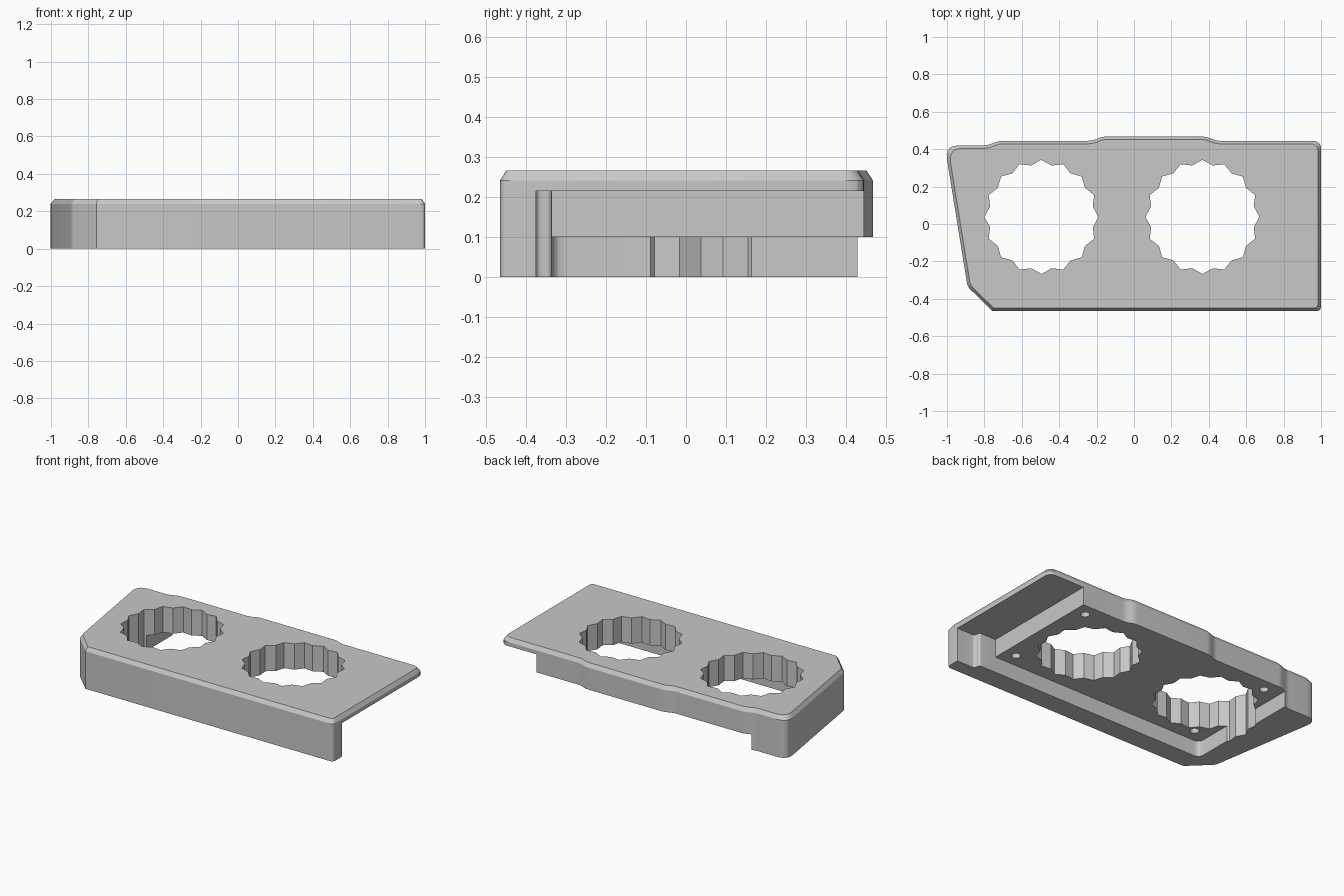
import bpy
import bmesh
import math
from mathutils import Vector

cube = bpy.data.objects.get("Cube")
if cube:
    bpy.data.objects.remove(cube, do_unlink=True)

HEIGHT = 0.265
UNDERSIDE = 0.215
FLOOR = 0.1

grey = bpy.data.materials.new("mid grey")
grey.use_nodes = True
tone = (0.58, 0.58, 0.58, 1)
grey.diffuse_color = tone
grey.node_tree.nodes["Principled BSDF"].inputs["Base Color"].default_value = tone


def rounded(corners, steps=5):
    """Round each (x, y, size) corner with a short curve."""
    path = []
    for i, (x, y, size) in enumerate(corners):
        here = Vector((x, y))
        if size == 0:
            path.append(here)
            continue
        before = Vector(corners[i - 1][:2])
        after = Vector(corners[(i + 1) % len(corners)][:2])
        a = here + (before - here).normalized() * size
        b = here + (after - here).normalized() * size
        for k in range(steps + 1):
            t = k / steps
            path.append(a * (1 - t) ** 2 + here * 2 * t * (1 - t) + b * t ** 2)
    return path


def inset(corners, distance):
    """Move every side of a counter-clockwise corner list inwards."""
    result = []
    for i, (x, y, size) in enumerate(corners):
        here = Vector((x, y))
        d1 = (here - Vector(corners[i - 1][:2])).normalized()
        d2 = (Vector(corners[(i + 1) % len(corners)][:2]) - here).normalized()
        n1, n2 = Vector((-d1.y, d1.x)), Vector((-d2.y, d2.x))
        p = here + (n1 + n2) * distance / (1 + n1.dot(n2))
        result.append((p.x, p.y, size))
    return result


def loft(name, layers):
    """Closed solid through (outline, z) layers, listed from the bottom up."""
    bm = bmesh.new()
    loops = [[bm.verts.new((p[0], p[1], z)) for p in outline] for outline, z in layers]
    bm.faces.new(loops[0][::-1])
    bm.faces.new(loops[-1])
    for low, high in zip(loops, loops[1:]):
        for i in range(len(low)):
            bm.faces.new((low[i - 1], low[i], high[i], high[i - 1]))
    mesh = bpy.data.meshes.new(name)
    bm.to_mesh(mesh)
    bm.free()
    obj = bpy.data.objects.new(name, mesh)
    bpy.context.collection.objects.link(obj)
    mesh.materials.append(grey)
    return obj


def prism(name, outline, low, high):
    return loft(name, [(outline, low), (outline, high)])


def ring(x, y, radii, count):
    """Points around a centre, cycling through the radii."""
    return [(x + radii[i % len(radii)] * math.cos(math.tau * i / count),
             y + radii[i % len(radii)] * math.sin(math.tau * i / count))
            for i in range(count)]


# Main body with a chamfered top rim
plan = [(-0.757, -0.465, 0), (1, -0.465, 0.025), (1, 0.445, 0.045),
        (0.44, 0.445, 0.02), (0.385, 0.467, 0.02), (-0.17, 0.467, 0.02),
        (-0.225, 0.445, 0.02), (-0.72, 0.445, 0.02), (-0.785, 0.42, 0.02),
        (-1.012, 0.42, 0.075), (-0.89, -0.335, 0.02)]
body = loft("panel_body", [(rounded(plan), 0), (rounded(plan), HEIGHT - 0.025),
                           (rounded(inset(plan, 0.016)), HEIGHT)])

# Space below the overhanging end, with a stepped front wall
cutters = [prism("overhang_cutter", rounded([
    (0.75, -0.335, 0), (0.87, -0.335, 0.015), (0.87, -0.375, 0.02),
    (1.1, -0.375, 0), (1.1, 0.6, 0), (0.75, 0.6, 0)]), -0.1, UNDERSIDE)]

# Open recess under the middle
cutters.append(prism("recess_cutter", rounded([
    (-0.765, -0.335, 0.04), (0.8, -0.335, 0), (0.8, 0.6, 0), (-0.765, 0.6, 0)]),
    -0.15, FLOOR))

# Two scalloped openings
for x in (-0.495, 0.366):
    cutters.append(prism("opening_cutter", ring(x, 0.038, (0.305, 0.28), 32), -0.2, 0.5))

# Screw holes near the corners of the recess
for x in (-0.66, 0.67):
    for y in (-0.25, 0.365):
        cutters.append(prism("screw_hole_cutter", ring(x, y, (0.026,), 16), 0.05, 0.17))

bpy.context.view_layer.objects.active = body
for cutter in cutters:
    cut = body.modifiers.new(cutter.name, 'BOOLEAN')
    cut.operation = 'DIFFERENCE'
    cut.solver = 'EXACT'
    cut.object = cutter
    cutter.hide_render = True
    bpy.ops.object.modifier_apply(modifier=cut.name)
for cutter in cutters:
    bpy.data.objects.remove(cutter, do_unlink=True)

bpy.ops.object.select_all(action='DESELECT')
body.select_set(True)
bpy.ops.object.shade_smooth_by_angle(angle=math.radians(20))
